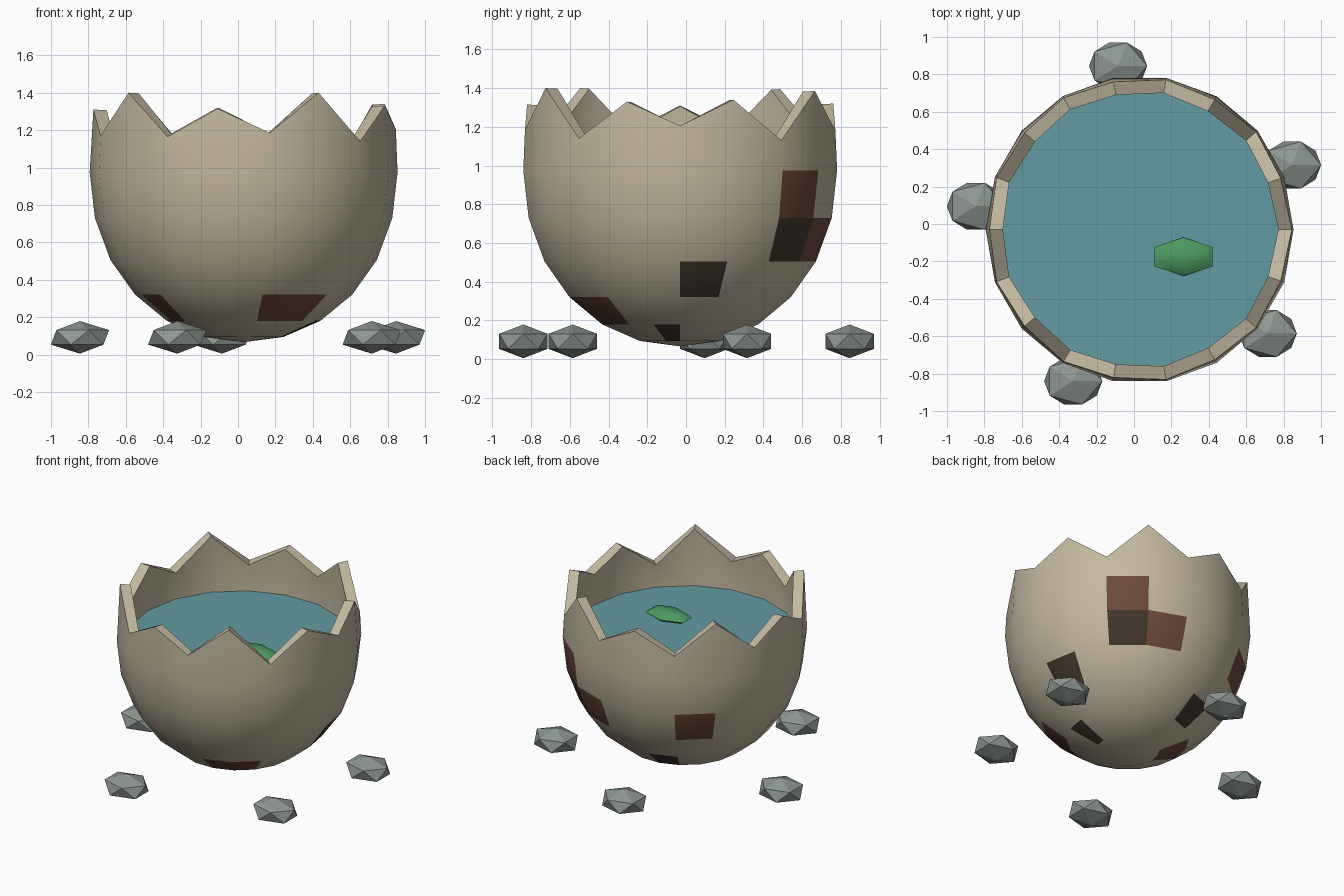
import bpy, bmesh, math

if "Cube" in bpy.data.objects:
    bpy.data.objects.remove(bpy.data.objects["Cube"])

CX, CY = 0.03, -0.03   # centre of the shell
N = 18                 # shell sides


def material(name, rgb):
    m = bpy.data.materials.new(name)
    m.diffuse_color = (*rgb, 1)
    m.use_nodes = True
    m.node_tree.nodes["Principled BSDF"].inputs["Base Color"].default_value = m.diffuse_color
    return m


SHELL = material("pale_shell", (0.54, 0.48, 0.35))
RED = material("red_brown_spot", (0.15, 0.066, 0.045))
DARK = material("dark_brown_spot", (0.052, 0.037, 0.026))
WATER = material("water_blue", (0.125, 0.33, 0.36))
LEAF = material("leaf_green", (0.075, 0.32, 0.12))
ROCK = material("rock_grey", (0.27, 0.31, 0.285))


def finish(name, bm, mats, smooth=None):
    me = bpy.data.meshes.new(name)
    bm.to_mesh(me)
    bm.free()
    ob = bpy.data.objects.new(name, me)
    bpy.context.collection.objects.link(ob)
    for m in mats:
        me.materials.append(m)
    if smooth:
        bpy.ops.object.select_all(action='DESELECT')
        bpy.context.view_layer.objects.active = ob
        ob.select_set(True)
        bpy.ops.object.shade_smooth_by_angle(angle=math.radians(smooth))
    return ob


# Egg shell: lathed rings from the bottom pole up, ending in a zigzag rim
rings = [(0.212, 0.094), (0.41, 0.18), (0.58, 0.32), (0.712, 0.505),
         (0.795, 0.73), (0.823, 0.975)]
# rim heights from 0 degrees counter-clockwise in 20 degree steps
rim = [1.205, 1.34, 1.13, 1.385, 1.18, 1.32, 1.17, 1.395, 1.17,
       1.31, 1.17, 1.40, 1.165, 1.315, 1.185, 1.40, 1.14, 1.33]
# spots: (row, column) of the faces; row 0 touches the pole
spots = {(5, 2): 1, (4, 3): 1, (4, 6): 1, (2, 14): 1, (2, 15): 1, (2, 10): 1,
         (1, 7): 1, (1, 8): 1, (4, 2): 2, (3, 0): 2, (1, 17): 2, (2, 5): 2}


def around(k, r, z):
    a = 2 * math.pi * k / N
    return (CX + r * math.cos(a), CY + r * math.sin(a), z)


bm = bmesh.new()
pole = bm.verts.new((CX, CY, 0.066))
rows = [[bm.verts.new(around(k, r, z)) for k in range(N)] for r, z in rings]
rows.append([bm.verts.new(around(k, 0.814 if z < 1.25 else 0.803, z))
             for k, z in enumerate(rim)])
for k in range(N):
    j = (k + 1) % N
    bm.faces.new((pole, rows[0][j], rows[0][k]))
    for i in range(len(rows) - 1):
        f = bm.faces.new((rows[i][k], rows[i][j], rows[i + 1][j], rows[i + 1][k]))
        f.material_index = spots.get((i + 1, k), 0)
bm.normal_update()
shell = finish("egg_shell", bm, (SHELL, RED, DARK))
sol = shell.modifiers.new("thickness", 'SOLIDIFY')
sol.thickness = 0.072
sol.offset = -1
bpy.context.view_layer.objects.active = shell
shell.select_set(True)
bpy.ops.object.modifier_apply(modifier=sol.name)
bpy.ops.object.shade_smooth_by_angle(angle=math.radians(35))

# Water surface
bm = bmesh.new()
bm.faces.new([bm.verts.new(around(k, 0.752, 0.97)) for k in range(N)])
finish("water", bm, (WATER,))

# Floating leaf: flattened six-sided ball
bm = bmesh.new()
bmesh.ops.create_uvsphere(bm, u_segments=6, v_segments=4, radius=1)
for v in bm.verts:
    x, y, z = v.co
    v.co = (0.265 + 0.179 * x, -0.175 + 0.103 * y, 0.985 + 0.04 * z)
finish("floating_leaf", bm, (LEAF,), smooth=60)

# Rocks around the base
for n, (x, y) in enumerate([(-0.845, 0.095), (-0.325, -0.84), (0.715, -0.585),
                            (0.845, 0.315), (-0.085, 0.845)], 1):
    bm = bmesh.new()
    bmesh.ops.create_icosphere(bm, subdivisions=1, radius=1)
    for v in bm.verts:
        v.co = (x + 0.174 * v.co.x, y + 0.147 * v.co.y, 0.092 + 0.087 * v.co.z)
    finish(f"rock_{n}", bm, (ROCK,))
